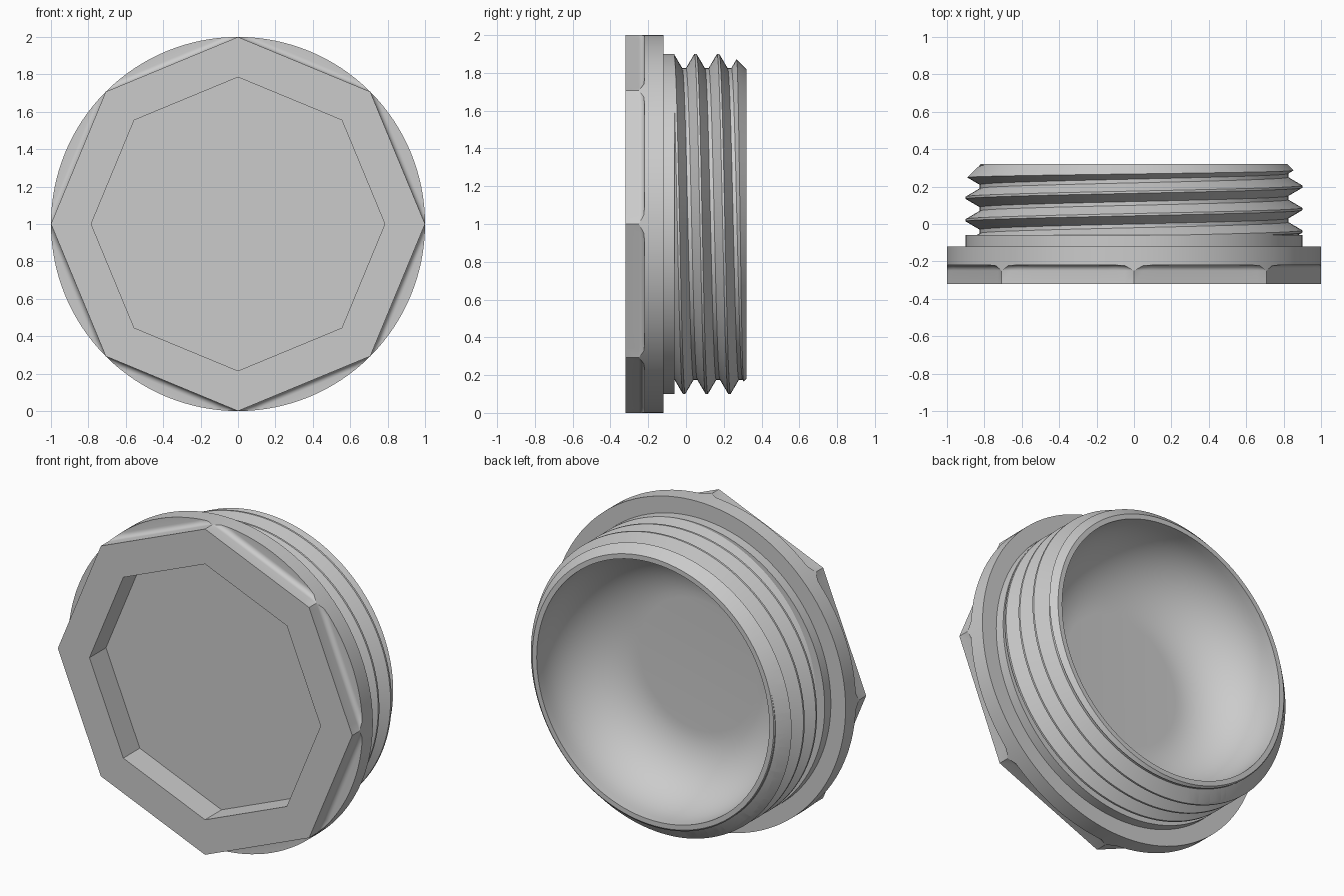
import bpy, bmesh
from math import cos, sin, acos, pi, radians

if "Cube" in bpy.data.objects:
    bpy.data.objects.remove(bpy.data.objects["Cube"])

N = 128                      # segments round the axis (multiple of 8)
PITCH = 0.12
ROOT, CREST = 0.825, 0.90


def skin(name, ring_fn, rows, caps=False):
    """Loft rings round the y axis; ring_fn(angle) gives a list of (radius, y)."""
    bm = bmesh.new()
    grid = []
    for j in range(N + 1):
        a = 2 * pi * j / N
        grid.append([bm.verts.new((r * cos(a), y, 1 - r * sin(a))) for r, y in ring_fn(a)])
    for j in range(N):
        for i in range(rows - 1):
            bm.faces.new((grid[j][i], grid[j + 1][i], grid[j + 1][i + 1], grid[j][i + 1]))
    bmesh.ops.remove_doubles(bm, verts=bm.verts, dist=1e-5)
    if caps:
        bmesh.ops.holes_fill(bm, edges=[e for e in bm.edges if e.is_boundary], sides=0)
        bmesh.ops.recalc_face_normals(bm, faces=bm.faces)
    mesh = bpy.data.meshes.new(name)
    bm.to_mesh(mesh)
    bm.free()
    ob = bpy.data.objects.new(name, mesh)
    bpy.context.collection.objects.link(ob)
    return ob


def smooth(ob):
    bpy.ops.object.select_all(action='DESELECT')
    ob.select_set(True)
    bpy.context.view_layer.objects.active = ob
    bpy.ops.object.shade_smooth_by_angle(angle=radians(30))


# Octagonal head with front recess, filleted flats, round flange and collar
def head_ring(a):
    octo = cos(pi / 8) / cos(a % (pi / 4) - pi / 8)
    octo = min(octo, 1.0)
    f = 0.03
    t_end = acos(max(0.0, 1 - (1 - octo) / f))
    ring = [(0, -0.16), (0.785 * octo, -0.16), (0.785 * octo, -0.32), (octo, -0.32)]
    for k in range(7):
        t = t_end * k / 6
        ring.append((octo + f * (1 - cos(t)), -0.25 + f * sin(t)))
    ring += [(1, ring[-1][1]), (1, -0.12), (0.9, -0.12), (0.9, -0.06), (0.8, -0.06)]
    return ring


head = skin("octagonal_head", head_ring, len(head_ring(0)))
smooth(head)

# Hollow back: thin rim, straight wall, rounded bowl and flat floor
bowl_profile = [(0.82, 0.32), (0.79, 0.32)]
bowl_profile += [(0.40 + 0.39 * cos(k * pi / 32), 0.27 - 0.39 * sin(k * pi / 32)) for k in range(17)]
bowl_profile += [(0, -0.12)]
bowl = skin("hollow_bowl", lambda a: bowl_profile, len(bowl_profile))
smooth(bowl)


# Helical thread, made overlong then trimmed by a chamfered envelope
def thread_ring(a):
    start = 0.08 + PITCH * a / (2 * pi)
    ring = []
    for turn in range(-5, 6):
        for off in (-0.05, -0.006, 0.006, 0.05):
            y = min(max(start + turn * PITCH + off, -0.15), 0.42)
            u = abs((y - start + PITCH / 2) % PITCH - PITCH / 2)
            h = min(max((0.05 - u) / 0.044, 0), 1)
            ring.append((ROOT + (CREST - ROOT) * h, y))
    return ring


thread = skin("screw_thread", thread_ring, 44, caps=True)
envelope_profile = [(0.95, -0.06), (0.95, 0.19), (0.82, 0.32)]
envelope = skin("thread_trim", lambda a: envelope_profile, 3, caps=True)
envelope.hide_render = True

mod = thread.modifiers.new("trim", 'BOOLEAN')
mod.operation = 'INTERSECT'
mod.solver = 'EXACT'
mod.object = envelope
bpy.context.view_layer.objects.active = thread
bpy.ops.object.modifier_apply(modifier=mod.name)
bpy.data.objects.remove(envelope)

# Open the thread's ends so the bowl shows
bm = bmesh.new()
bm.from_mesh(thread.data)
bm.normal_update()
ends = [f for f in bm.faces if abs(f.normal.y) > 0.99]
bmesh.ops.delete(bm, geom=ends, context='FACES')
bm.to_mesh(thread.data)
bm.free()
smooth(thread)
